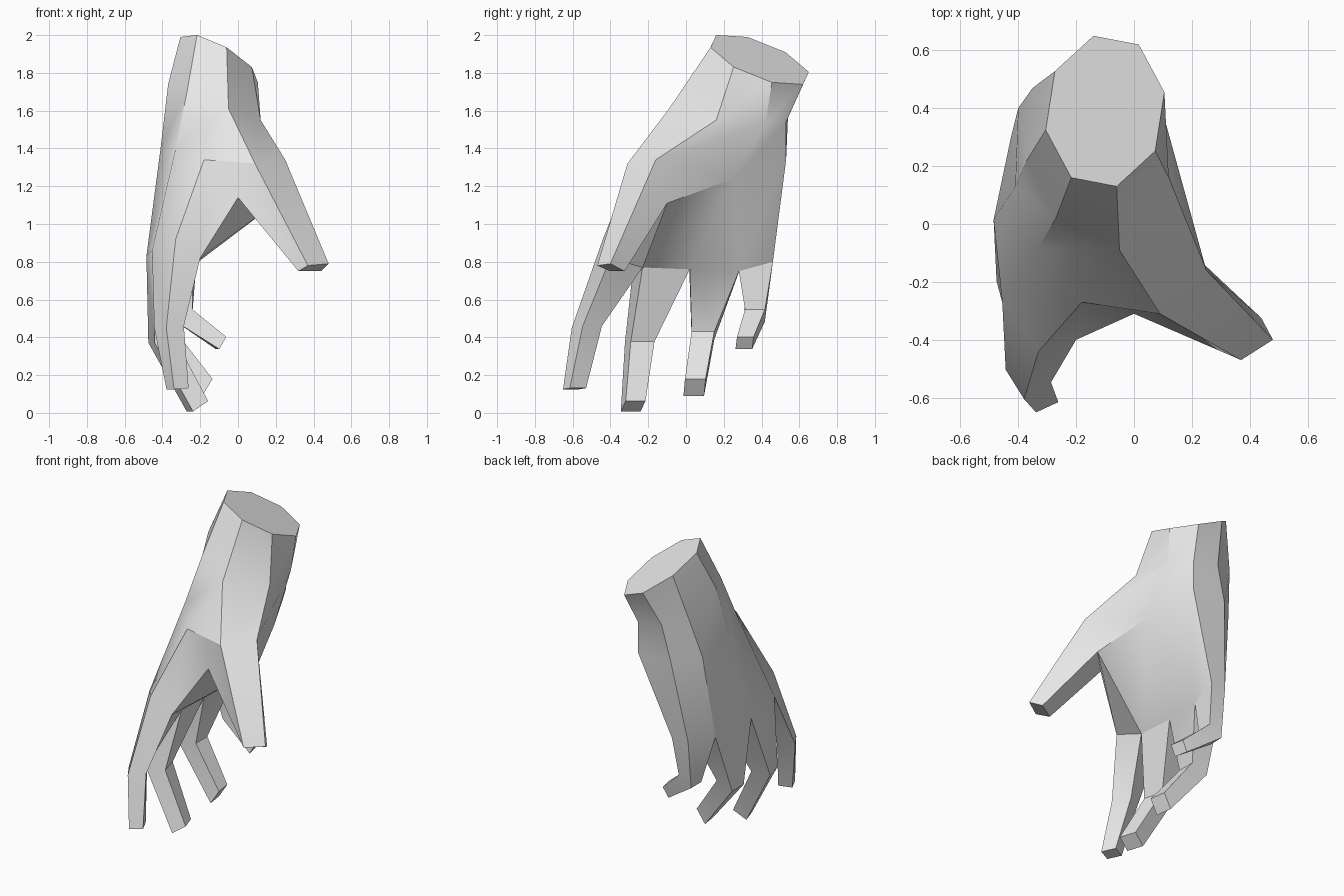
import bpy
import bmesh
from math import cos, sin, pi, radians
from mathutils import Vector, Matrix

default_cube = bpy.data.objects.get("Cube")
if default_cube:
    bpy.data.objects.remove(default_cube, do_unlink=True)

bm = bmesh.new()


def vert(x, y, z):
    return bm.verts.new((x, y, z))


def face(*verts):
    return bm.faces.new(verts)


def bridge(upper, lower, closed=False):
    """Join two rows of vertices with quads."""
    count = len(upper)
    for i in range(count if closed else count - 1):
        j = (i + 1) % count
        face(upper[i], upper[j], lower[j], lower[i])


def section(centre, width, depth, pitch, yaw):
    """Four-sided finger section, from the dorsal front corner round to the dorsal rear."""
    turn = Matrix.Rotation(radians(yaw), 3, 'Z')
    across = turn @ Vector((0, width / 2, 0))
    inward = turn @ Vector((cos(radians(pitch)), 0, sin(radians(pitch)))) * depth / 2
    corners = ((-1, -1), (1, -1), (1, 1), (-1, 1))
    return [bm.verts.new(Vector(centre) + inward * a + across * b) for a, b in corners]


# Wrist: slanted oval cut
wrist_centre = Vector((-.1, .39, 1.87))
thumb_axis = Vector((.04, -.26, .065))
palm_axis = Vector((.205, .065, -.12))
wrist = []
for step in range(8):
    angle = pi / 4 * -step
    wrist.append(bm.verts.new(wrist_centre + thumb_axis * cos(angle) + palm_axis * sin(angle)))
face(*wrist)

# Narrow part of the wrist, from the thumb side across the back to the palm
neck = [vert(-.05, -.09, 1.61), vert(-.27, .02, 1.7), vert(-.37, .22, 1.74),
        vert(-.35, .47, 1.62), vert(-.2, .54, 1.57), vert(-.02, .53, 1.54),
        vert(.09, .42, 1.53), vert(.12, .16, 1.55)]
bridge(wrist, neck, closed=True)

# Back of the hand, heel of the palm and root of the thumb
back = [vert(-.18, -.27, 1.34), vert(-.33, -.08, 1.4), vert(-.41, .13, 1.4),
        vert(-.4, .4, 1.36), vert(-.26, .53, 1.34)]
heel = [vert(-.02, .53, 1.34), vert(.09, .25, 1.24)]
thumb_outer = vert(.25, -.16, 1.34)
thumb_front = vert(.09, -.31, 1.32)
thumb_web = vert(0, -.31, 1.14)
thumb_inner = vert(.2, -.1, 1.11)
bridge(neck, back + heel + [thumb_outer])
face(neck[-1], neck[0], thumb_front, thumb_outer)
face(neck[0], back[0], thumb_front)
face(back[0], thumb_web, thumb_front)
face(heel[1], thumb_outer, thumb_inner)

# Knuckles and the finger webs on the palm side
knuckles = [vert(-.33, -.44, .92), vert(-.455, -.27, .86), vert(-.485, .015, .83),
            vert(-.425, .3, .8), vert(-.33, .45, .8)]
webs = [vert(-.2, -.4, .82), vert(-.25, -.23, .77), vert(-.26, .02, .76),
        vert(-.24, .28, .75), vert(-.22, .46, .8)]
bridge(back, knuckles)
face(back[0], knuckles[0], webs[0], thumb_web)
face(back[-1], heel[0], webs[-1], knuckles[-1])

# Palm
face(heel[0], heel[1], webs[3], webs[4])
face(heel[1], webs[2], webs[3])
face(heel[1], thumb_inner, webs[1], webs[2])
face(thumb_inner, thumb_web, webs[0], webs[1])

# Thumb
thumb_tip = [vert(.37, -.47, .78), vert(.48, -.4, .79),
             vert(.44, -.325, .75), vert(.32, -.4, .75)]
bridge([thumb_front, thumb_outer, thumb_inner, thumb_web], thumb_tip, closed=True)
face(*thumb_tip)

# Fingers: middle joint and tip, each as centre, width, depth, pitch, yaw
index = (((-.365, -.525, .455), .12, .11, 5, 32), ((-.32, -.59, .128), .095, .085, 4, 25))
middle = (((-.4, -.245, .375), .13, .12, 3, 15), ((-.215, -.28, .035), .11, .1, 33, 18))
ring = (((-.385, .09, .41), .12, .12, 20, 0), ((-.17, .045, .135), .11, .105, 58, 8))
little = (((-.285, .365, .515), .105, .11, 35, 0), ((-.09, .31, .37), .09, .075, 60, 12))

for i, (joint, tip) in enumerate((index, middle, ring, little)):
    base = [knuckles[i], webs[i], webs[i + 1], knuckles[i + 1]]
    joint_ring = section(*joint)
    tip_ring = section(*tip)
    bridge(base, joint_ring, closed=True)
    bridge(joint_ring, tip_ring, closed=True)
    face(*tip_ring)

bmesh.ops.recalc_face_normals(bm, faces=bm.faces)
mesh = bpy.data.meshes.new("hand")
bm.to_mesh(mesh)
bm.free()

hand = bpy.data.objects.new("hand", mesh)
bpy.context.collection.objects.link(hand)

# Plain light grey
grey = bpy.data.materials.new("light_grey")
grey.use_nodes = True
colour = (.8, .8, .8, 1)
grey.diffuse_color = colour
grey.node_tree.nodes["Principled BSDF"].inputs["Base Color"].default_value = colour
mesh.materials.append(grey)

bpy.ops.object.select_all(action='DESELECT')
hand.select_set(True)
bpy.context.view_layer.objects.active = hand
bpy.ops.object.shade_smooth_by_angle(angle=radians(30))
